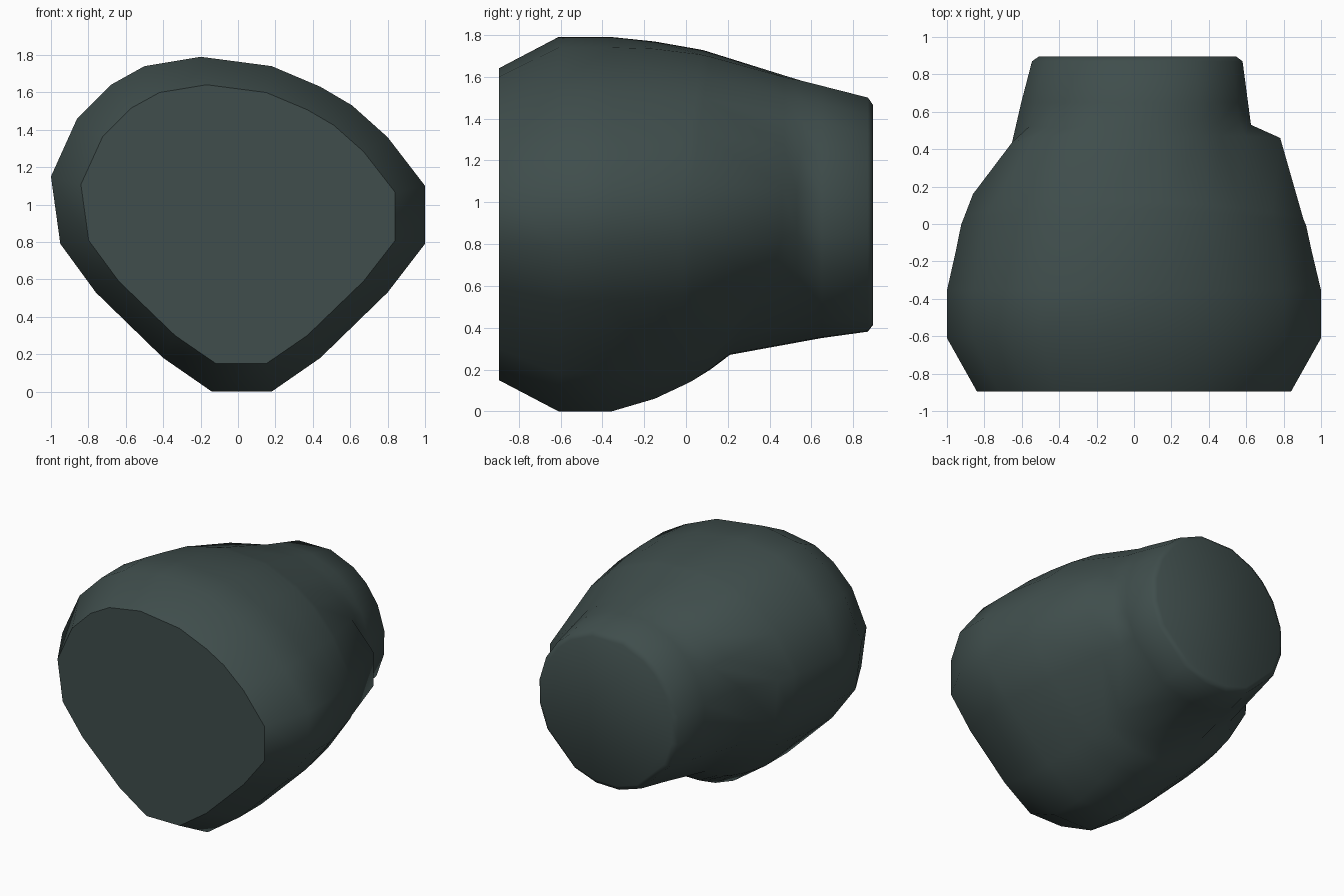
import bpy, bmesh
from math import hypot

if "Cube" in bpy.data.objects:
    bpy.data.objects.remove(bpy.data.objects["Cube"])

# Widest cross-section (x, z), running over the top from left to right
OUT = [(-1, 1.15), (-.86, 1.46), (-.68, 1.64), (-.5, 1.74), (-.2, 1.79), (.18, 1.74),
       (.44, 1.63), (.61, 1.53), (.8, 1.36), (1, 1.1), (1, .79), (.8, .53),
       (.44, .18), (.18, 0), (-.14, 0), (-.4, .18), (-.76, .53), (-.95, .79)]
N = len(OUT)
CZ = .965

# Where each shoulder bulge ends: (y of lip, height of lip, y where it meets the neck)
LIP = [(.16, .52, .33), (.44, .25, .52), (.47, .25, .52), (.47, .22, .51), (.47, .05, .55),
       (.47, 0, .55), (.47, 0, .55), (.47, 0, .55), (.47, .1, .55), (.46, .4, .53),
       (.46, .4, .53), (.40, .2, .53), (.14, .28, .25), (.12, .2, .21), (.12, .2, .21),
       (.14, .3, .24), (.16, .5, .27), (.16, .52, .28)]


def neck(i, y, r=None):
    """Point on the tapering round neck in the direction of outline point i."""
    x, z = OUT[i]
    d = hypot(x, z - CZ)
    r = r or .57 + .2 * (.87 - y)
    cz = CZ - .06 * max(0, y - .54)
    cx = -.01 + .065 * max(0, y - .48)
    return (cx + r * x / d, y, cz + r * (z - CZ) / d)


def blend(i, y, t):
    """Point between the neck (t=0) and the wide outline (t=1)."""
    n = neck(i, y)
    x, z = OUT[i]
    return (n[0] + (x - n[0]) * t, y, n[2] + (z - n[2]) * t)


def side(i):
    x, z = OUT[i]
    return abs(x) / hypot(x, z - CZ)


def seam_y(i, off):
    return off + .09 * max(0, (OUT[i][1] - 1.1) / .69)


# Front rim and wide belly
rings = [[(x * .84, -.895, .895 + (z - .895) * .833) for x, z in OUT]]
for y in (-.61, -.355):
    rings.append([(x, y, z) for x, z in OUT])
# Taper and raised seam band
rings.append([blend(i, -.15, .68 + .12 * side(i)) for i in range(N)])
rings.append([blend(i, seam_y(i, -.01), .40 + .31 * side(i)) for i in range(N)])
rings.append([blend(i, seam_y(i, .03), .33 + .33 * side(i)) for i in range(N)])
# Shoulder lips and the neck they step down to
rings.append([blend(i, *LIP[i][:2]) for i in range(N)])
rings.append([neck(i, LIP[i][2]) for i in range(N)])
# Neck and rounded back rim
rings.append([neck(i, .65) for i in range(N)])
rings.append([neck(i, .87) for i in range(N)])
rings.append([neck(i, .895, .535) for i in range(N)])

bm = bmesh.new()
loops = [[bm.verts.new(p) for p in ring] for ring in rings]
for a, b in zip(loops, loops[1:]):
    for i in range(N):
        j = (i + 1) % N
        bm.faces.new((a[i], a[j], b[j], b[i]))
bm.faces.new(loops[0])
bm.faces.new(loops[-1])
bmesh.ops.recalc_face_normals(bm, faces=bm.faces)
mesh = bpy.data.meshes.new("body_segment")
bm.to_mesh(mesh)
bm.free()

body = bpy.data.objects.new("body_segment", mesh)
bpy.context.collection.objects.link(body)
mat = bpy.data.materials.new("dark_teal")
mat.diffuse_color = (.05, .075, .072, 1)
mat.use_nodes = True
mat.node_tree.nodes["Principled BSDF"].inputs["Base Color"].default_value = mat.diffuse_color
mesh.materials.append(mat)

bpy.context.view_layer.objects.active = body
body.select_set(True)
bpy.ops.object.shade_smooth_by_angle(angle=.96)
